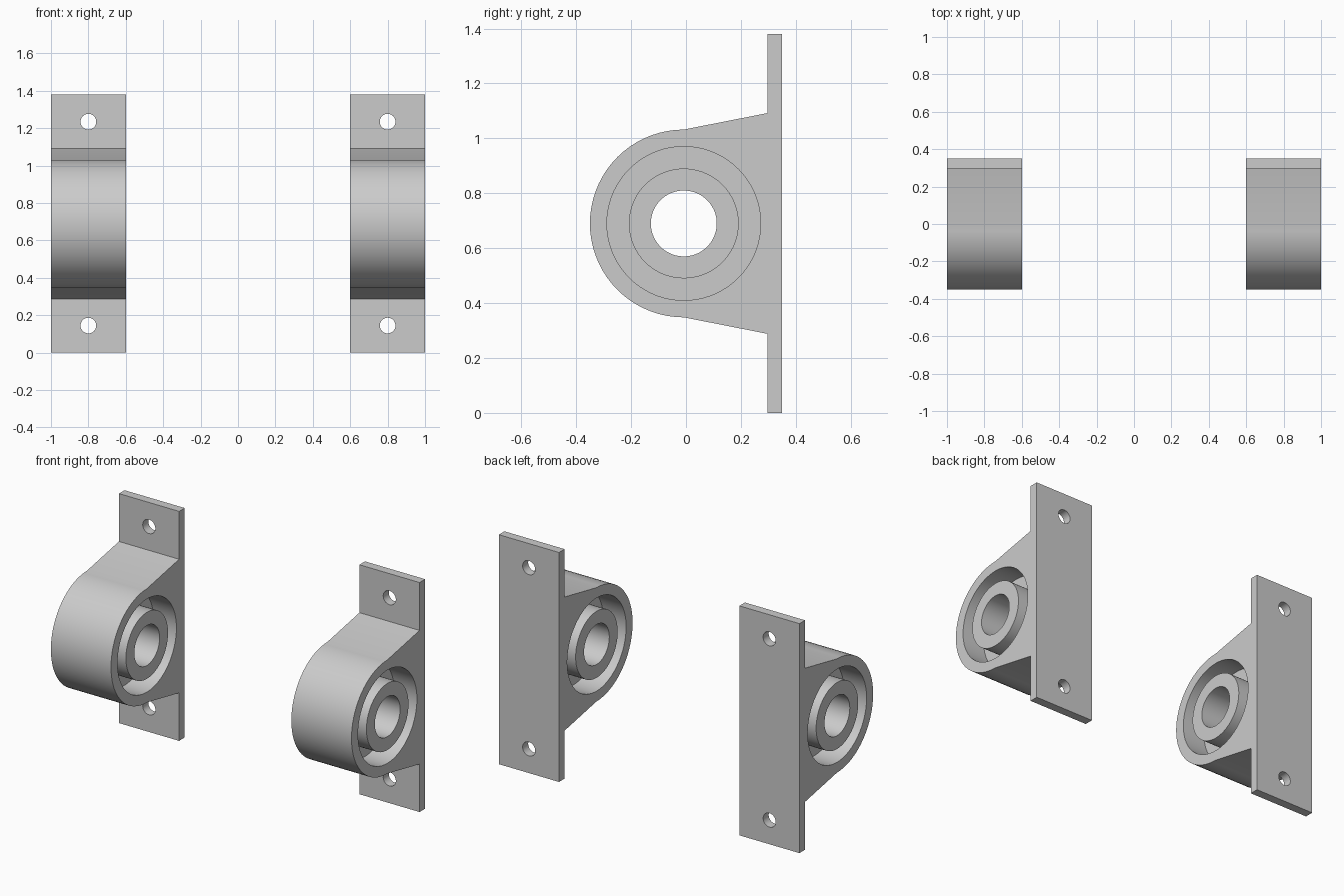
import bpy, bmesh
from math import pi, cos, sin, radians
from mathutils import Matrix

if "Cube" in bpy.data.objects:
    bpy.data.objects.remove(bpy.data.objects["Cube"])

CY, CZ = -0.008, 0.69      # bore axis
WIDTH = 0.4                # bracket width along x
YZ = (radians(90), 0, radians(90))   # profile in y-z, extruded along x
XZ = (radians(90), 0, 0)             # profile in x-z, extruded along y


def arc(cx, cy, r, start=0.0, sweep=2 * pi, n=72):
    full = abs(sweep - 2 * pi) < 1e-6
    count = n if full else n + 1
    return [(cx + r * cos(start + sweep * i / n),
             cy + r * sin(start + sweep * i / n)) for i in range(count)]


def extrude_profile(name, loops, depth, rotation, location):
    """Filled outline with holes, extruded symmetrically and turned into a mesh."""
    cu = bpy.data.curves.new(name + "_profile", 'CURVE')
    cu.dimensions = '2D'
    cu.fill_mode = 'BOTH'
    cu.extrude = depth / 2
    for loop in loops:
        sp = cu.splines.new('POLY')
        sp.points.add(len(loop) - 1)
        for p, (a, b) in zip(sp.points, loop):
            p.co = (a, b, 0, 1)
        sp.use_cyclic_u = True
    tmp = bpy.data.objects.new(name + "_tmp", cu)
    bpy.context.collection.objects.link(tmp)
    bpy.context.view_layer.update()
    dg = bpy.context.evaluated_depsgraph_get()
    me = bpy.data.meshes.new_from_object(tmp.evaluated_get(dg))
    bpy.data.objects.remove(tmp)
    bpy.data.curves.remove(cu)

    bm = bmesh.new()
    bm.from_mesh(me)
    bmesh.ops.remove_doubles(bm, verts=bm.verts, dist=1e-5)
    bmesh.ops.recalc_face_normals(bm, faces=bm.faces)
    bm.to_mesh(me)
    bm.free()
    me.name = name
    ob = bpy.data.objects.new(name, me)
    bpy.context.collection.objects.link(ob)
    ob.rotation_euler = rotation
    ob.location = location
    bpy.ops.object.select_all(action='DESELECT')
    ob.select_set(True)
    bpy.context.view_layer.objects.active = ob
    bpy.ops.object.shade_smooth_by_angle(angle=radians(10))
    return ob


def ring(outer, inner):
    return [arc(CY, CZ, outer), arc(CY, CZ, inner)]


for side, x in (("left", -0.8), ("right", 0.8)):
    # rounded housing that flares into the mounting plate
    outline = arc(CY, CZ, 0.342, pi / 2, pi, 36) + [(0.297, 0.288), (0.297, 1.092)]
    extrude_profile(side + "_housing", [outline, arc(CY, CZ, 0.28)],
                    WIDTH, YZ, (x, 0, 0))
    # recessed web joining housing and hub
    extrude_profile(side + "_web", ring(0.281, 0.199), 0.1, YZ, (x, 0, 0))
    # hub with through bore
    extrude_profile(side + "_hub", ring(0.2, 0.12), WIDTH, YZ, (x, 0, 0))
    # mounting plate with two bolt holes
    h = WIDTH / 2
    plate = [(-h, 0), (h, 0), (h, 1.38), (-h, 1.38)]
    holes = [arc(0, z, 0.042, n=40) for z in (0.145, 1.235)]
    extrude_profile(side + "_plate", [plate] + holes, 0.053, XZ, (x, 0.3235, 0))
